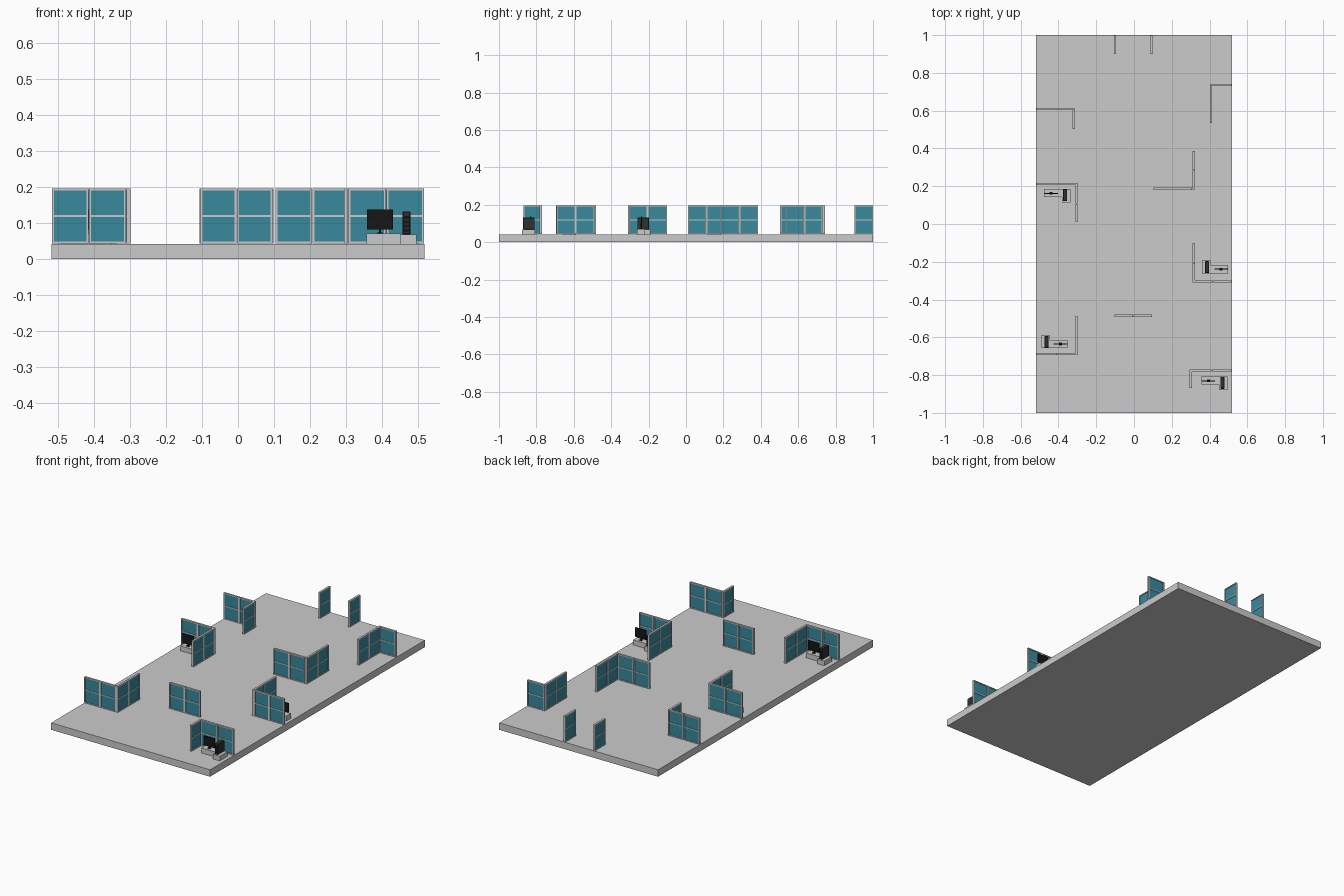
import bpy, bmesh
from mathutils import Matrix, Vector

if "Cube" in bpy.data.objects:
    bpy.data.objects.remove(bpy.data.objects["Cube"])


def material(name, rgb):
    m = bpy.data.materials.new(name)
    m.diffuse_color = (*rgb, 1)
    m.use_nodes = True
    m.node_tree.nodes["Principled BSDF"].inputs["Base Color"].default_value = m.diffuse_color
    return m


glass_mat = material("teal_glass", (0.04, 0.25, 0.34))
black_mat = material("black_plastic", (0.008, 0.008, 0.008))
dark_mat = material("dark_plastic", (0.03, 0.03, 0.03))


def boxes(name, spans, mat=None, matrix=Matrix()):
    """One object made of boxes, each given as (x0, x1, y0, y1, z0, z1)."""
    bm = bmesh.new()
    for x0, x1, y0, y1, z0, z1 in spans:
        loc = Vector((x0 + x1, y0 + y1, z0 + z1)) / 2
        size = Matrix.Diagonal((x1 - x0, y1 - y0, z1 - z0, 1))
        bmesh.ops.create_cube(bm, size=1, matrix=matrix @ Matrix.Translation(loc) @ size)
    me = bpy.data.meshes.new(name)
    bm.to_mesh(me)
    bm.free()
    ob = bpy.data.objects.new(name, me)
    bpy.context.collection.objects.link(ob)
    if mat:
        me.materials.append(mat)
    return ob


FLOOR, BOTTOM, TOP = 0.041, 0.043, 0.195
T, BAR = 0.006, 0.0055      # half thickness of a partition, frame bar width


def partition(name, start, end, count):
    """Row of framed modules, one column and two rows of glass each."""
    a, b = Vector((*start, 0)), Vector((*end, 0))
    d = (b - a).normalized()
    frame_m = Matrix.Translation(a) @ d.to_track_quat('X', 'Z').to_matrix().to_4x4()
    w = (b - a).length / count
    mid = (BOTTOM + TOP) / 2
    bars, panes = [], []
    for i in range(count):
        l, r = i * w + 0.0008, (i + 1) * w - 0.0008
        bars += [(l, l + BAR, -T, T, BOTTOM, TOP), (r - BAR, r, -T, T, BOTTOM, TOP)]
        for z in (BOTTOM, mid - BAR / 2, TOP - BAR):
            bars.append((l + BAR, r - BAR, -T, T, z, z + BAR))
        panes += [(l + BAR, r - BAR, -0.003, 0.003, BOTTOM + BAR, mid - BAR / 2),
                  (l + BAR, r - BAR, -0.003, 0.003, mid + BAR / 2, TOP - BAR)]
    boxes(name + "_frame", bars, None, frame_m)
    boxes(name + "_glass", panes, glass_mat, frame_m)


# floor slab
boxes("floor", [(-0.518, 0.518, -1, 1, 0, FLOOR)])

# partitions: start, end, number of modules
walls = [
    ((-0.101, 0.9), (-0.101, 1.0), 1), ((0.092, 0.9), (0.092, 1.0), 1),
    ((-0.518, 0.609), (-0.313, 0.609), 2), ((-0.319, 0.503), (-0.319, 0.603), 1),
    ((-0.518, 0.212), (-0.298, 0.212), 2), ((-0.304, 0.01), (-0.304, 0.206), 2),
    ((0.402, 0.736), (0.517, 0.736), 1), ((0.408, 0.535), (0.408, 0.73), 2),
    ((0.103, 0.187), (0.309, 0.187), 2), ((0.316, 0.181), (0.316, 0.387), 2),
    ((0.322, -0.305), (0.518, -0.305), 2), ((0.316, -0.311), (0.316, -0.1), 2),
    ((-0.105, -0.486), (0.097, -0.486), 2),
    ((-0.518, -0.688), (-0.31, -0.688), 2), ((-0.304, -0.694), (-0.304, -0.487), 2),
    ((0.306, -0.776), (0.518, -0.776), 2), ((0.3, -0.87), (0.3, -0.77), 1),
]
for i, (s, e, n) in enumerate(walls):
    partition(f"partition_{i + 1}", s, e, n)


def workstation(n, x, y, turned):
    """Desk blocks, monitor and tower around a local centre."""
    m = Matrix.Translation((x, y, FLOOR))
    if turned:
        m = m @ Matrix.Rotation(3.14159265, 4, 'Z')
    boxes(f"desk_block_{n}", [(-0.07, 0.024, -0.008, 0.035, 0, 0.029)], None, m)
    boxes(f"tower_block_{n}", [(0.024, 0.069, -0.035, 0.035, 0, 0.027)], None, m)
    boxes(f"monitor_{n}", [(-0.069, 0.003, 0.01, 0.015, 0.041, 0.096)], black_mat, m)
    boxes(f"monitor_stand_{n}", [(-0.036, -0.030, 0.012, 0.018, 0.03, 0.06),
                                 (-0.041, -0.025, 0.006, 0.02, 0.029, 0.032)], black_mat, m)
    tower = boxes(f"tower_{n}", [(0.03, 0.052, -0.028, 0.034, 0.027, 0.091)], dark_mat, m)
    bev = tower.modifiers.new("soft_edges", 'BEVEL')
    bev.width, bev.segments = 0.002, 1
    # front grille bars on the tower
    boxes(f"tower_grille_{n}", [(0.033, 0.049, -0.0295, -0.027, z, z + 0.008)
                                for z in (0.034, 0.046, 0.058, 0.07)], black_mat, m)


workstation(1, 0.427, -0.843, False)
workstation(2, -0.406, 0.15, False)
workstation(3, 0.428, -0.226, True)
workstation(4, -0.422, -0.622, True)
